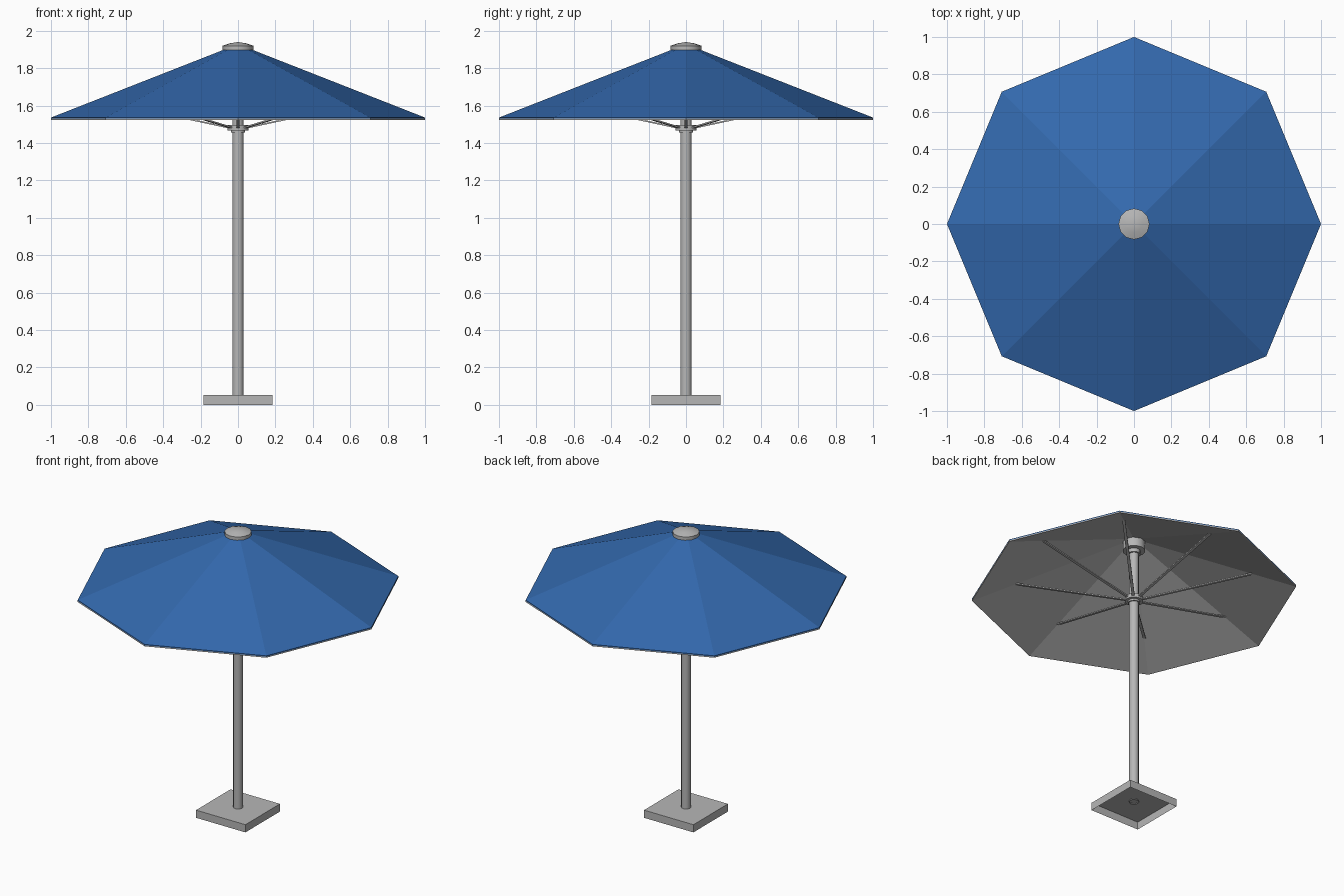
import bpy
import bmesh
from math import cos, sin, pi, atan2, hypot, radians
from mathutils import Matrix

old = bpy.data.objects.get("Cube")
if old:
    bpy.data.objects.remove(old, do_unlink=True)


def material(name, rgb):
    m = bpy.data.materials.new(name)
    m.use_nodes = True
    m.diffuse_color = (*rgb, 1)
    m.node_tree.nodes["Principled BSDF"].inputs["Base Color"].default_value = (*rgb, 1)
    return m


BLUE = material("canopy blue", (0.033, 0.14, 0.42))
GREY = material("metal grey", (0.47, 0.47, 0.47))
LINING = material("lining grey", (0.52, 0.52, 0.52))


def finish(name, bm, mat, smooth=False):
    mesh = bpy.data.meshes.new(name)
    bm.to_mesh(mesh)
    bm.free()
    ob = bpy.data.objects.new(name, mesh)
    bpy.context.collection.objects.link(ob)
    mesh.materials.append(mat)
    if smooth:
        bpy.ops.object.select_all(action='DESELECT')
        ob.select_set(True)
        bpy.context.view_layer.objects.active = ob
        bpy.ops.object.shade_smooth_by_angle(angle=radians(35))
    return ob


def lathe(name, profile, sides, mat, smooth=True):
    """Turn (radius, height) points about z, listed from bottom to top outside."""
    bm = bmesh.new()
    rings = []
    for r, z in profile:
        if r == 0:
            rings.append([bm.verts.new((0, 0, z))] * sides)
        else:
            rings.append([bm.verts.new((r * cos(2 * pi * i / sides),
                                        r * sin(2 * pi * i / sides), z))
                          for i in range(sides)])
    for low, high in zip(rings, rings[1:]):
        for i in range(sides):
            j = (i + 1) % sides
            quad = [low[i], low[j], high[j], high[i]]
            bm.faces.new(list(dict.fromkeys(quad)))
    return finish(name, bm, mat, smooth)


# Base: square tray turned upside down, open underneath
bm = bmesh.new()
bmesh.ops.create_cube(bm, size=1)
bmesh.ops.transform(bm, matrix=Matrix.Translation((0, 0, 0.026))
                    @ Matrix.Diagonal((0.37, 0.37, 0.052, 1)), verts=bm.verts)
bottom = [f for f in bm.faces if f.normal.z < -0.5]
bmesh.ops.delete(bm, geom=bottom, context='FACES_ONLY')
finish("base", bm, GREY)

# Pole with its sliding collar and upper hub
lathe("pole", [(0.03, 0.045), (0.03, 1.89)], 12, GREY)
lathe("collar", [(0.03, 1.455), (0.038, 1.455), (0.038, 1.467), (0.057, 1.467),
                 (0.057, 1.495), (0.03, 1.495)], 12, GREY)
lathe("upper_hub", [(0.03, 1.8), (0.04, 1.8), (0.04, 1.825), (0.07, 1.825),
                    (0.07, 1.885)], 12, GREY)

# Canopy: eight flat panels and a pale lining beneath
lathe("canopy", [(1, 1.53), (1, 1.536), (0.07, 1.901)], 8, BLUE, False)
lathe("canopy_lining", [(0.06, 1.888), (0.995, 1.523), (1, 1.523), (1, 1.53)],
      8, LINING, False)

# Cap on the peak
lathe("cap", [(0, 1.898), (0.083, 1.898), (0.083, 1.92), (0.045, 1.933),
              (0, 1.94)], 12, GREY)

# Flat struts from the collar to the canopy
r0, z0, r1, z1 = 0.045, 1.481, 0.73, 1.628
length, tilt = hypot(r1 - r0, z1 - z0), atan2(z1 - z0, r1 - r0)
for i in range(8):
    bm = bmesh.new()
    bmesh.ops.create_cube(bm, size=1)
    place = (Matrix.Rotation(i * pi / 4, 4, 'Z')
             @ Matrix.Translation(((r0 + r1) / 2, 0, (z0 + z1) / 2))
             @ Matrix.Rotation(-tilt, 4, 'Y')
             @ Matrix.Diagonal((length, 0.018, 0.008, 1)))
    bmesh.ops.transform(bm, matrix=place, verts=bm.verts)
    finish(f"strut_{i + 1}", bm, GREY)
